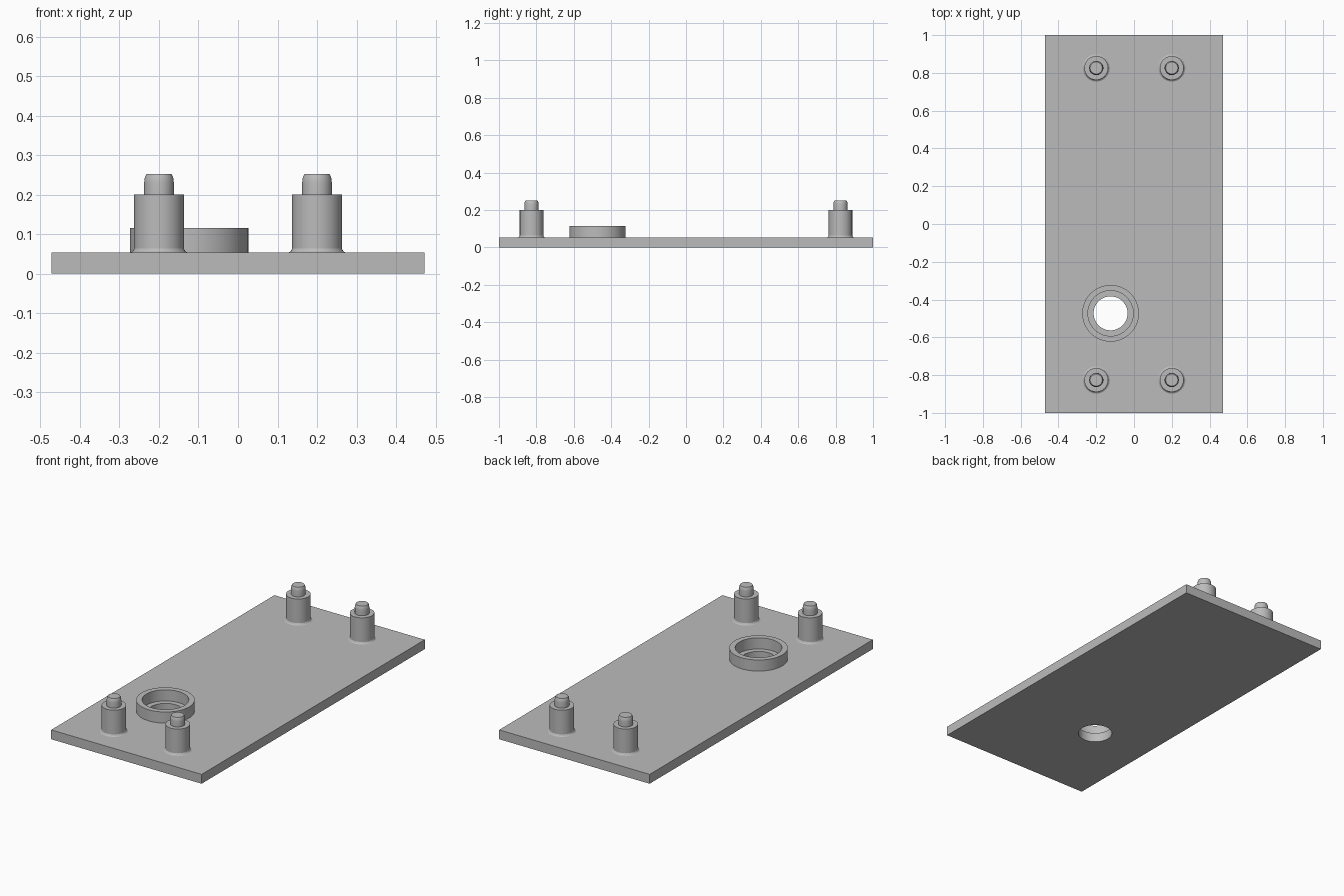
import bpy
import bmesh
import math

old = bpy.data.objects.get("Cube")
if old:
    bpy.data.objects.remove(old, do_unlink=True)

grey = bpy.data.materials.new("plain grey")
grey.use_nodes = True
colour = (0.5, 0.5, 0.5, 1)
grey.diffuse_color = colour
grey.node_tree.nodes["Principled BSDF"].inputs["Base Color"].default_value = colour

HALF_WIDTH, HALF_LENGTH, THICK = 0.472, 1.0, 0.053
SIDES = 64
RING_AT = (-0.124, -0.473)


def finish(name, bm, location):
    mesh = bpy.data.meshes.new(name)
    bmesh.ops.recalc_face_normals(bm, faces=bm.faces)
    bm.to_mesh(mesh)
    bm.free()
    mesh.materials.append(grey)
    obj = bpy.data.objects.new(name, mesh)
    obj.location = location
    bpy.context.collection.objects.link(obj)
    return obj


def lathe(name, profile, location, closed=False):
    """Turn a (radius, height) profile around the z axis."""
    bm = bmesh.new()
    verts = [bm.verts.new((r, 0, z)) for r, z in profile]
    edges = [bm.edges.new(pair) for pair in zip(verts, verts[1:])]
    if closed:
        edges.append(bm.edges.new((verts[-1], verts[0])))
    bmesh.ops.spin(bm, geom=verts + edges, cent=(0, 0, 0), axis=(0, 0, 1),
                   angle=math.tau, steps=SIDES)
    bmesh.ops.remove_doubles(bm, verts=bm.verts, dist=0.0001)
    return finish(name, bm, location)


def smooth(obj):
    bpy.ops.object.select_all(action="DESELECT")
    obj.select_set(True)
    bpy.context.view_layer.objects.active = obj
    bpy.ops.object.shade_smooth_by_angle(angle=math.radians(25))


# Base plate
bm = bmesh.new()
bmesh.ops.create_cube(bm, size=1)
bmesh.ops.scale(bm, vec=(2 * HALF_WIDTH, 2 * HALF_LENGTH, THICK), verts=bm.verts)
plate = finish("base_plate", bm, (0, 0, THICK / 2))

# Through hole, cut with a temporary cylinder
bm = bmesh.new()
bmesh.ops.create_cone(bm, cap_ends=True, segments=SIDES, radius1=0.09,
                      radius2=0.09, depth=0.4)
cutter = finish("hole_cutter", bm, (*RING_AT, 0))
cutter.hide_render = True
cut = plate.modifiers.new("hole", "BOOLEAN")
cut.operation = "DIFFERENCE"
cut.solver = "EXACT"
cut.object = cutter
bpy.context.view_layer.objects.active = plate
bpy.ops.object.modifier_apply(modifier="hole")
bpy.data.objects.remove(cutter, do_unlink=True)
smooth(plate)

# Raised collar around the hole
collar = lathe("hole_collar",
               [(0.12, 0), (0.15, 0), (0.15, 0.063), (0.12, 0.063)],
               (*RING_AT, THICK), closed=True)
smooth(collar)

# Four stepped standoff pegs with a flared foot and a rounded tip
peg_profile = [(0, 0), (0.072, 0), (0.067, 0.003), (0.063, 0.01),
               (0.063, 0.147), (0.0375, 0.147), (0.0375, 0.178),
               (0.036, 0.19), (0.032, 0.199), (0, 0.199)]
for end, y in (("front", -0.826), ("back", 0.826)):
    for side, x in (("left", 0.2), ("right", -0.2)):
        smooth(lathe(f"{end}_{side}_peg", peg_profile, (x, y, THICK)))
